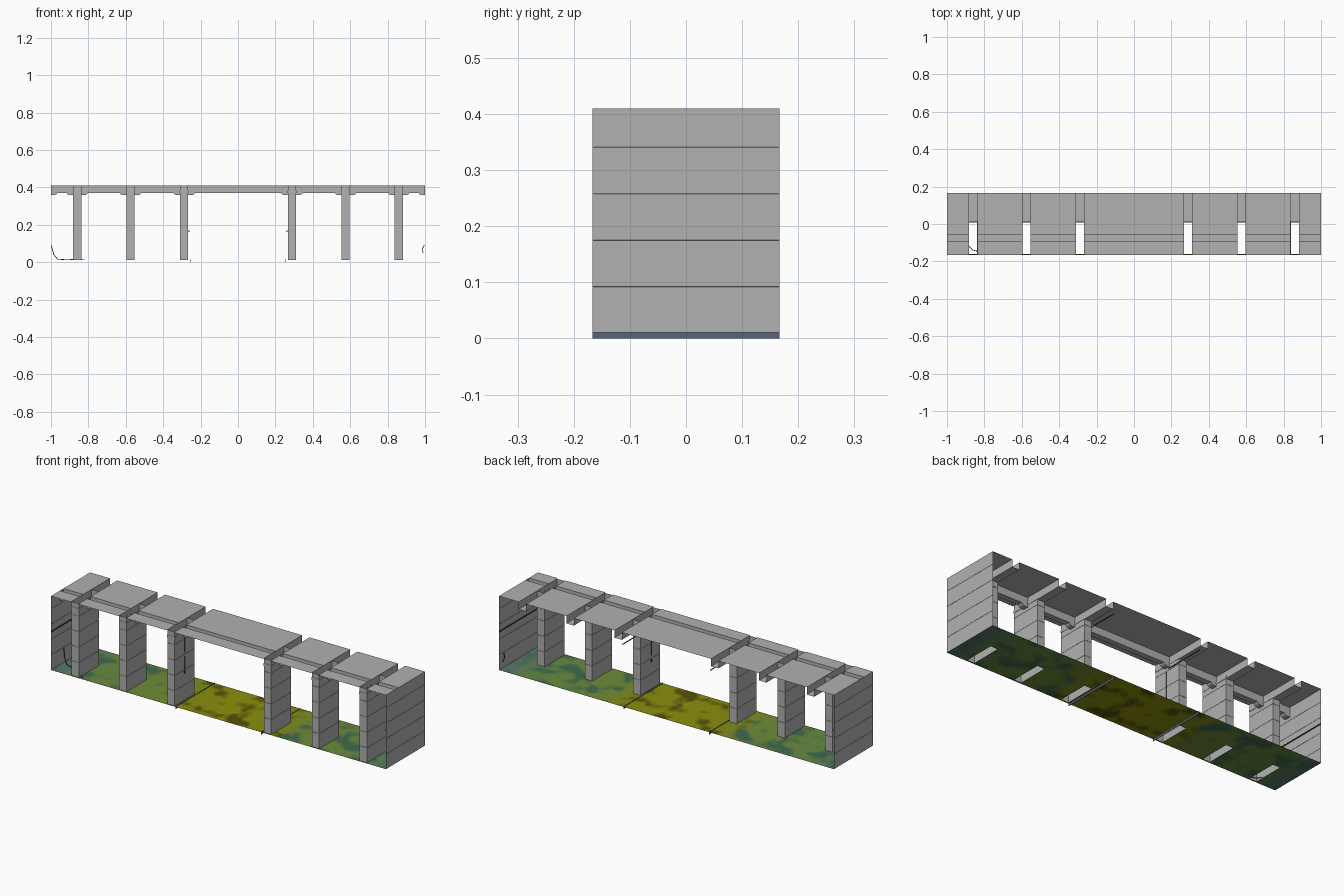
import bpy, bmesh, math
from mathutils import Vector, noise

if "Cube" in bpy.data.objects:
    bpy.data.objects.remove(bpy.data.objects["Cube"])

HY = 0.167            # half depth
TOP, LOW = 0.41, 0.37 # ceiling height, underside of beams
FLOOR = 0.011
COLS = [-0.86, -0.575, -0.288, 0.288, 0.575, 0.86]
W = 0.022             # half column width
PY0, PY1 = -0.16, 0.01
BEAM = (-0.09, -0.06)
SEAMS = [0.092, 0.175, 0.258, 0.341]


def material(name, rgb):
    m = bpy.data.materials.new(name)
    m.diffuse_color = (*rgb, 1)
    m.use_nodes = True
    m.node_tree.nodes["Principled BSDF"].inputs["Base Color"].default_value = m.diffuse_color
    return m


concrete = material("concrete", (0.44, 0.44, 0.44))
dark = material("dark_metal", (0.04, 0.04, 0.04))
steel = material("blue_steel", (0.10, 0.13, 0.18))


def finish(name, bm, mats=(concrete,)):
    bmesh.ops.remove_doubles(bm, verts=bm.verts, dist=1e-5)
    me = bpy.data.meshes.new(name)
    bm.to_mesh(me)
    bm.free()
    ob = bpy.data.objects.new(name, me)
    bpy.context.collection.objects.link(ob)
    for m in mats:
        me.materials.append(m)
    return ob


def face(bm, pts, mat=0):
    f = bm.faces.new([bm.verts.new(p) for p in pts])
    f.material_index = mat
    return f


def heights(top):
    # height / inset pairs with a hairline groove at every seam
    out = [(FLOOR, 0)]
    for s in SEAMS:
        out += [(s - 0.0006, 0), (s, 0.0008), (s + 0.0006, 0)]
    return out + [(top, 0)]


def stack(bm, ring_at, levels, closed):
    rings = [ring_at(z, d) for z, d in levels]
    for a, b in zip(rings, rings[1:]):
        n = len(a)
        for i in range(n if closed else n - 1):
            j = (i + 1) % n
            face(bm, [a[i], a[j], b[j], b[i]])


def cable(name, pts, r, mat):
    cu = bpy.data.curves.new(name, 'CURVE')
    cu.dimensions = '3D'
    cu.bevel_depth = r
    cu.bevel_resolution = 1
    sp = cu.splines.new('POLY')
    sp.points.add(len(pts) - 1)
    for p, c in zip(sp.points, pts):
        p.co = (*c, 1)
    cu.materials.append(mat)
    ob = bpy.data.objects.new(name, cu)
    bpy.context.collection.objects.link(ob)


# end walls: single sheets with seams
for side, nm in ((-1, "left"), (1, "right")):
    bm = bmesh.new()
    stack(bm, lambda z, d: [(side * (1 - d), -side * HY, z), (side * (1 - d), side * HY, z)],
          heights(TOP), False)
    finish(nm + "_end_wall", bm)

# columns: open tubes with seams and a slim collar near the top
for i, x in enumerate(COLS):
    bm = bmesh.new()
    lv = heights(LOW) + [(LOW, -0.0015), (0.384, -0.0015), (0.384, 0), (TOP, 0)]
    stack(bm, lambda z, d: [(x - W + d, PY0 + d, z), (x + W - d, PY0 + d, z),
                            (x + W - d, PY1 - d, z), (x - W + d, PY1 - d, z)], lv, True)
    finish(f"column_{i + 1}", bm)

# bays between the columns
edges = [-1.0] + [x + s * W for x in COLS for s in (-1, 1)] + [1.0]
bays = [(edges[i], edges[i + 1]) for i in range(0, len(edges), 2)]
for i, (a, b) in enumerate(bays):
    # ceiling panel with a long beam hanging down as an open trough
    prof = [(-HY, TOP), (BEAM[0], TOP), (BEAM[0], LOW), (BEAM[1], LOW), (BEAM[1], TOP), (HY, TOP)]
    bm = bmesh.new()
    for p, q in zip(prof, prof[1:]):
        face(bm, [(a, *p), (b, *p), (b, *q), (a, *q)])
    finish(f"ceiling_bay_{i + 1}", bm)
    # curved brackets under the beam at both ends of the bay
    for x0, s in ((a, 1), (b, -1)):
        pts = [(x0, LOW), (x0, 0.358), (x0 + s * 0.012, 0.358)]
        for k in range(1, 6):
            t = math.pi / 2 * k / 5
            pts.append((x0 + s * (0.012 + 0.022 * math.sin(t)), LOW - 0.012 * math.cos(t)))
        bm = bmesh.new()
        f = face(bm, [(p, BEAM[0], z) for p, z in pts])
        r = bmesh.ops.extrude_face_region(bm, geom=[f])
        vs = [v for v in r['geom'] if isinstance(v, bmesh.types.BMVert)]
        bmesh.ops.translate(bm, verts=vs, vec=(0, BEAM[1] - BEAM[0], 0))
        bmesh.ops.recalc_face_normals(bm, faces=bm.faces)
        finish("bracket", bm)

# cross beams behind the columns, open on top
for i, x in enumerate(COLS):
    prof = [(x - W, TOP), (x - W, LOW), (x + W, LOW), (x + W, TOP)]
    bm = bmesh.new()
    for p, q in zip(prof, prof[1:]):
        face(bm, [(p[0], PY1, p[1]), (q[0], PY1, q[1]), (q[0], HY, q[1]), (p[0], HY, p[1])])
    finish(f"cross_beam_{i + 1}", bm)

# ground: patchy sheet with holes under the columns, yellow in the middle to blue at the ends
BASE = [(0.0, (0.27, 0.28, 0.003)), (0.27, (0.24, 0.27, 0.005)), (0.42, (0.16, 0.26, 0.035)),
        (0.85, (0.13, 0.25, 0.06)), (0.95, (0.10, 0.20, 0.12)), (1.01, (0.08, 0.16, 0.22))]
STEPS, SHADES = 14, 5


def blend(p, q, t):
    return tuple(u + (v - u) * t for u, v in zip(p, q))


mats = []
for i in range(STEPS):
    ax = (i + 0.5) / STEPS
    k = next(n for n in range(5) if ax <= BASE[n + 1][0])
    (x0, c0), (x1, c1) = BASE[k], BASE[k + 1]
    light = blend(c0, c1, (ax - x0) / (x1 - x0))
    patch = (0.09, 0.085, 0.003) if ax < 0.33 else (0.05, 0.15, 0.075)
    for j in range(SHADES):
        mats.append(material(f"ground_{i}_{j}", blend(light, patch, j / (SHADES - 1))))


def tone(x, y):
    n = noise.noise(Vector((x * 9, y * 12, 3.1)))
    n += 0.4 * noise.noise(Vector((x * 25, y * 25, 7.7)))
    i = min(STEPS - 1, int(abs(x) * STEPS))
    j = round(max(0, min(1, (n + 0.05) / 0.45)) * (SHADES - 1))
    return i * SHADES + j


def split(a, b, size):
    n = max(1, round((b - a) / size))
    return [a + (b - a) * i / n for i in range(n)]


xs = sum((split(p, q, 0.01) for p, q in zip(edges, edges[1:])), []) + [1.0]
ys = [-HY] + split(PY0, PY1, 0.01) + split(PY1, HY, 0.01) + [HY]
bm = bmesh.new()
for a, b in zip(xs, xs[1:]):
    for c, d in zip(ys, ys[1:]):
        mx, my = (a + b) / 2, (c + d) / 2
        if PY0 < my < PY1 and any(abs(mx - x) < W for x in COLS):
            continue
        face(bm, [(a, c, FLOOR), (b, c, FLOOR), (b, d, FLOOR), (a, d, FLOOR)], tone(mx, my))
finish("ground", bm, mats)

# pipes, cables and small fittings
for s in (-1, 1):
    x = s * 0.262
    cable("ceiling_pipe", [(x, -0.06, 0.347), (x, HY, 0.347)], 0.0025, dark)
    cable("wall_pipe", [(s * 0.996, -HY, 0.22), (s * 0.996, HY, 0.22)], 0.003, dark)
    cable("column_wire", [(x, -0.08, 0.36), (x, -0.078, 0.26), (x, -0.08, 0.17)], 0.001, dark)
    # thin floor rail sunk through the ground
    for nm, loc, size, mat in (("floor_rail", (s * 0.256, 0, 0.007), (0.003, 2 * HY, 0.014), steel),
                               ("switch_box", (x, -0.08, 0.165), (0.006, 0.008, 0.01), dark)):
        bpy.ops.mesh.primitive_cube_add(size=1, location=loc)
        ob = bpy.context.object
        ob.name = nm
        ob.scale = size
        ob.data.materials.append(mat)
cable("loose_cable", [(-0.998, -0.06, 0.09), (-0.985, -0.07, 0.04), (-0.965, -0.08, 0.016),
                      (-0.92, -0.09, 0.013), (-0.88, -0.12, 0.014), (-0.86, -0.14, 0.014),
                      (-0.82, -0.15, 0.013)], 0.002, dark)
cable("hanging_cable", [(0.996, 0.13, 0.09), (0.985, 0.14, 0.07), (0.99, 0.15, 0.05)], 0.002, dark)
